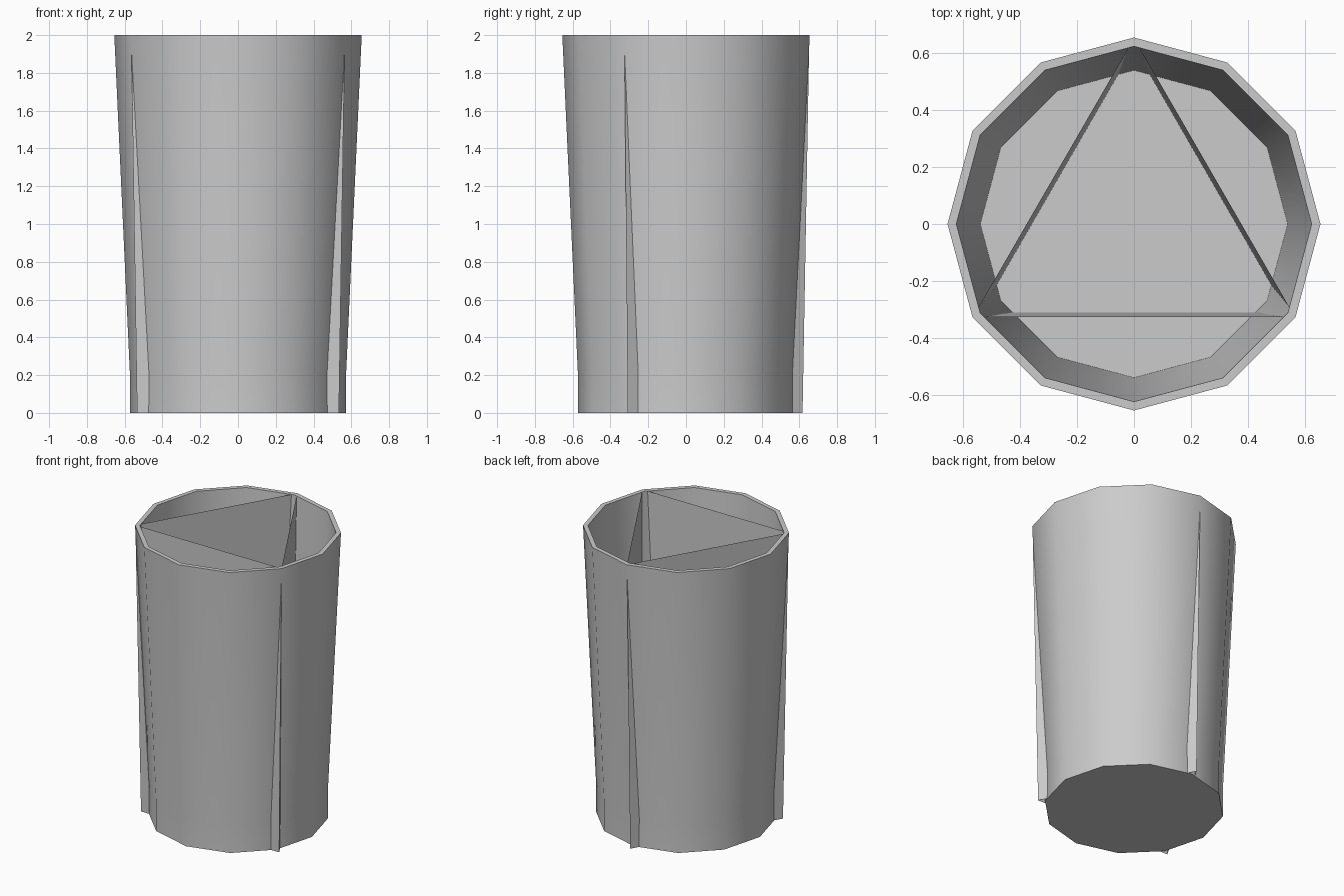
import bpy
import bmesh
from math import cos, sin, pi, radians

# Remove the default object
cube = bpy.data.objects.get("Cube")
if cube:
    bpy.data.objects.remove(cube, do_unlink=True)

# Single grey material
grey = bpy.data.materials.new("plain grey")
grey.use_nodes = True
colour = (0.6, 0.6, 0.6, 1)
grey.diffuse_color = colour
grey.node_tree.nodes["Principled BSDF"].inputs["Base Color"].default_value = colour


def lathe(name, sides, profile, cap=False):
    """Stack polygon rings from (radius, z) pairs, one corner facing the back."""
    bm = bmesh.new()
    rings = []
    for r, z in profile:
        angles = [pi / 2 + 2 * pi * i / sides for i in range(sides)]
        rings.append([bm.verts.new((r * cos(a), r * sin(a), z)) for a in angles])
    for low, high in zip(rings, rings[1:]):
        for i in range(sides):
            j = (i + 1) % sides
            bm.faces.new((low[i], low[j], high[j], high[i]))
    if cap:
        bm.faces.new(rings[0][::-1])
        bm.faces.new(rings[-1])
    mesh = bpy.data.meshes.new(name)
    bm.to_mesh(mesh)
    bm.free()
    mesh.materials.append(grey)
    obj = bpy.data.objects.new(name, mesh)
    bpy.context.collection.objects.link(obj)
    return obj


# Cup: straight base, flared wall, flat rim, inner wall down to the floor
cup = lathe("cup", 12, [(0.572, 0), (0.572, 0.2), (0.655, 2),
                        (0.624, 2), (0.54, 0.2)], cap=True)

# Thin three-sided divider whose corners poke through the lower wall
lathe("divider", 3, [(0.617, 0), (0.653, 2)])

# Smooth the cup wall while keeping the rim and floor edges crisp
bpy.ops.object.select_all(action="DESELECT")
cup.select_set(True)
bpy.context.view_layer.objects.active = cup
bpy.ops.object.shade_smooth_by_angle(angle=radians(35))
